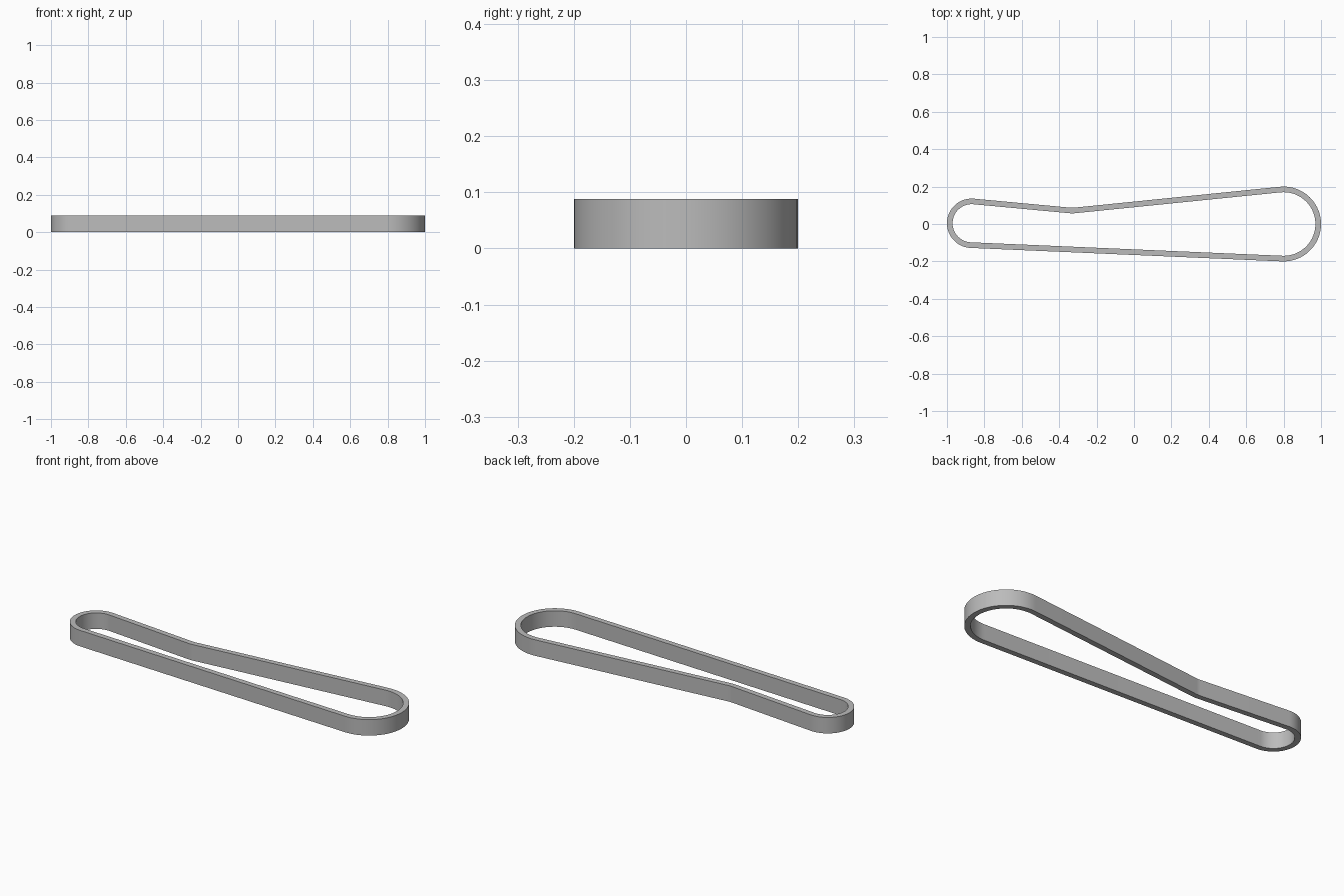
import bpy, bmesh, math
from mathutils import Vector

cube = bpy.data.objects.get("Cube")
if cube:
    bpy.data.objects.remove(cube, do_unlink=True)

HEIGHT, WALL = 0.088, 0.03

# Pulleys the belt runs around, counter-clockwise: centre and mid-belt radius.
# A negative radius means the belt bends the other way, pressed by an idler.
pulleys = [
    (Vector((0.80, 0.0)), 0.185),
    (Vector((-0.33, 0.217)), -0.145),
    (Vector((-0.868, 0.004)), 0.117),
]


def tangent_heading(a, b):
    """Heading of the straight run from pulley a to pulley b."""
    d = b[0] - a[0]
    return math.atan2(d.y, d.x) - math.asin((b[1] - a[1]) / d.length)


def belt_loop(offset):
    """Closed outline of the belt, moved outward from its middle."""
    points = []
    count = len(pulleys)
    for i, (centre, radius) in enumerate(pulleys):
        start = tangent_heading(pulleys[i - 1], pulleys[i])
        end = tangent_heading(pulleys[i], pulleys[(i + 1) % count])
        turn = math.remainder(end - start, math.tau)
        if radius > 0 and turn < 0:
            turn += math.tau
        steps = max(4, round(abs(turn) / math.radians(5)))
        for k in range(steps + 1):
            h = start + turn * k / steps
            outward = Vector((math.sin(h), -math.cos(h)))
            points.append(centre + outward * (radius + offset))
    return points


# Belt: a rectangular section swept around the loop
bm = bmesh.new()
section = [(WALL / 2, 0), (WALL / 2, HEIGHT), (-WALL / 2, HEIGHT), (-WALL / 2, 0)]
rings = [[bm.verts.new((p.x, p.y, z)) for p in belt_loop(off)] for off, z in section]
n = len(rings[0])
for r in range(4):
    lower, upper = rings[r], rings[(r + 1) % 4]
    for i in range(n):
        j = (i + 1) % n
        bm.faces.new((lower[i], lower[j], upper[j], upper[i]))
bmesh.ops.recalc_face_normals(bm, faces=bm.faces)

mesh = bpy.data.meshes.new("belt")
bm.to_mesh(mesh)
bm.free()
belt = bpy.data.objects.new("belt", mesh)
bpy.context.collection.objects.link(belt)

# Plain grey material
grey = bpy.data.materials.new("plain grey")
grey.use_nodes = True
colour = (0.5, 0.5, 0.5, 1)
grey.diffuse_color = colour
grey.node_tree.nodes["Principled BSDF"].inputs["Base Color"].default_value = colour
mesh.materials.append(grey)

bpy.context.view_layer.objects.active = belt
belt.select_set(True)
bpy.ops.object.shade_smooth_by_angle(angle=math.radians(30))
